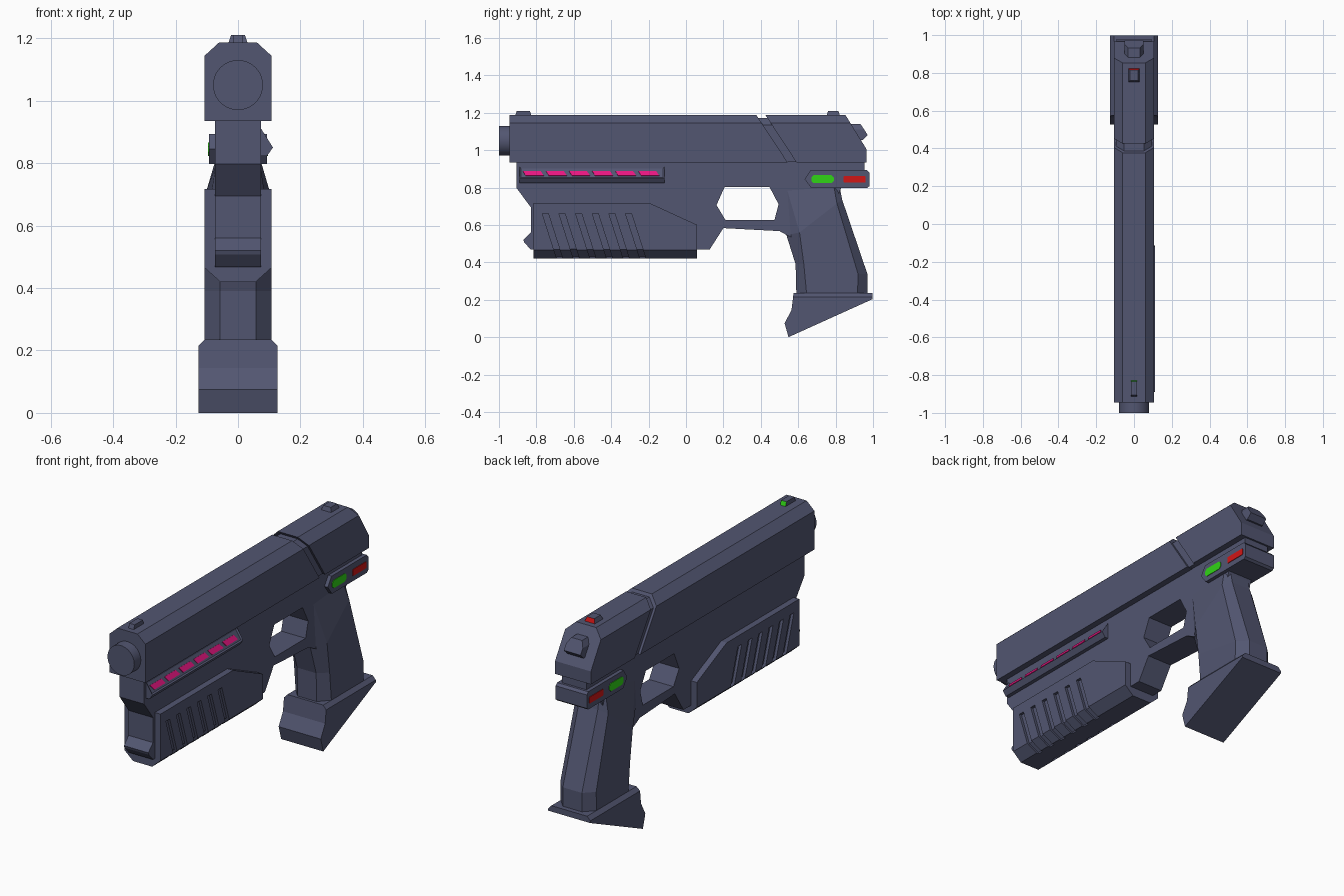
import bpy, bmesh, math
from mathutils import Vector

if "Cube" in bpy.data.objects:
    bpy.data.objects.remove(bpy.data.objects["Cube"])


def material(name, rgb):
    m = bpy.data.materials.new(name)
    m.diffuse_color = (*rgb, 1)
    m.use_nodes = True
    m.node_tree.nodes["Principled BSDF"].inputs["Base Color"].default_value = m.diffuse_color
    return m


GUNMETAL = material("slate_gunmetal", (0.085, 0.093, 0.165))
PINK = material("glow_pink", (0.80, 0.008, 0.22))
GREEN = material("signal_green", (0.03, 0.66, 0.008))
RED = material("signal_red", (0.64, 0.008, 0.008))


def finish(bm, name, *mats):
    bmesh.ops.recalc_face_normals(bm, faces=bm.faces)
    me = bpy.data.meshes.new(name)
    bm.to_mesh(me)
    bm.free()
    ob = bpy.data.objects.new(name, me)
    bpy.context.collection.objects.link(ob)
    for m in mats:
        me.materials.append(m)
    return ob


def extrude(bm, points, offset):
    """Closed prism from a loop of 3D points pushed along offset."""
    f = bm.faces.new([bm.verts.new(p) for p in points])
    r = bmesh.ops.extrude_face_region(bm, geom=[f], use_keep_orig=True)
    vs = [g for g in r["geom"] if isinstance(g, bmesh.types.BMVert)]
    bmesh.ops.translate(bm, verts=vs, vec=offset)


def shave(bm, a, b):
    """Slice off both long edges through (x, z) points a and b, seen from the front."""
    for s in (1, -1):
        n = Vector((b[1] - a[1], 0, a[0] - b[0]))
        if n.x < 0:
            n = -n
        n.x *= s
        r = bmesh.ops.bisect_plane(bm, geom=bm.verts[:] + bm.edges[:] + bm.faces[:],
                                   plane_co=(s * a[0], 0, a[1]), plane_no=n, clear_outer=True)
        cut = [g for g in r["geom_cut"] if isinstance(g, bmesh.types.BMEdge)]
        bmesh.ops.edgeloop_fill(bm, edges=cut)


def prism(name, profile, half, mat=GUNMETAL, cuts=(), rear=None):
    """Side profile (y, z) spanning -half..half in x; rear colours its back faces."""
    bm = bmesh.new()
    extrude(bm, [(-half, y, z) for y, z in profile], (2 * half, 0, 0))
    for a, b in cuts:
        shave(bm, a, b)
    bmesh.ops.recalc_face_normals(bm, faces=bm.faces)
    if rear:
        for f in bm.faces:
            f.normal_update()
            f.material_index = int(f.normal.y > 0.5)
    return finish(bm, name, *([mat, rear] if rear else [mat]))


# Slide: front and rear blocks with a recessed core showing in the slanted groove
top_edge = [((0.107, 1.144), (0.06, 1.187))]
prism("slide_front", [(-.944, .935), (-.944, 1.187), (.377, 1.187), (.543, .935)], .107, cuts=top_edge)
prism("slide_rear", [(.425, 1.187), (.853, 1.187), (.965, 1.005), (.965, .935), (.59, .935)],
      .107, cuts=top_edge)
prism("slide_groove_core", [(.34, 1.172), (.46, 1.172), (.62, .937), (.50, .937)], .094,
      cuts=[((.094, 1.134), (.052, 1.172))])
prism("hammer", [(.86, 1.053), (.87, 1.14), (.933, 1.14), (.972, 1.08), (.945, 1.053)], .05,
      cuts=[((.05, 1.11), (.032, 1.14))])

# Sights with coloured rear faces
prism("front_sight", [(-.915, 1.18), (-.905, 1.21), (-.835, 1.21), (-.825, 1.18)], .016, rear=GREEN)
prism("rear_sight", [(.75, 1.18), (.76, 1.21), (.815, 1.21), (.825, 1.18)], .03,
      cuts=[((.03, 1.187), (.022, 1.21))], rear=RED)

# Barrel
bpy.ops.mesh.primitive_cylinder_add(vertices=40, radius=.08, depth=.10,
                                    location=(0, -.95, 1.05), rotation=(math.pi / 2, 0, 0))
barrel = bpy.context.object
barrel.name = "barrel"
barrel.data.materials.append(GUNMETAL)
bpy.ops.object.shade_smooth_by_angle(angle=math.radians(30))

# Frame and trigger guard
prism("frame", [(-.906, .936), (-.906, .797), (-.83, .695), (-.83, .56), (-.87, .52), (-.865, .507),
                (-.83, .468), (.126, .468), (.2, .583), (.211, .626), (.163, .706), (.206, .802),
                (.447, .802), (.495, .711), (.473, .626), (.5, .567), (.54, .545), (.64, .5),
                (.80, .70), (.82, .775), (.83, .80), (.955, .87), (.955, .936)], .073)
prism("trigger_guard", [(.2, .583), (.5, .567), (.473, .626), (.211, .626)], .073)

# Foregrip panel with slanted slots cut in both sides
panel = prism("foregrip_panel", [(-.815, .717), (-.195, .717), (.06, .6), (.06, .42), (-.815, .42)],
              .107, cuts=[((.107, .465), (.057, .42))])
bm = bmesh.new()
slot = [(.092, .66), (.15, .66), (.15, .38), (.045, .38), (.045, .428), (.092, .47)]
for i in range(6):
    for s in (1, -1):
        y = -.768 + .089 * i
        extrude(bm, [(s * x, y - .32 * (z - .66), z) for x, z in slot], (0, .032, 0))
cutter = finish(bm, "slot_cutter", GUNMETAL)
cutter.hide_render = True
mod = panel.modifiers.new("slots", "BOOLEAN")
mod.operation, mod.object, mod.solver = "DIFFERENCE", cutter, "EXACT"
bpy.context.view_layer.objects.active = panel
bpy.ops.object.modifier_apply(modifier="slots")
bpy.data.objects.remove(cutter)

# Grip: eight-sided sections lofted from bottom to top
# each section: (y, z, half width) for front, front corner, rear corner, rear
sections = [
    [(.59, .23, .057), (.645, .23, .107), (.917, .23, .107), (.97, .23, .057)],
    [(.586, .39, .057), (.63, .39, .107), (.92, .337, .107), (.97, .337, .057)],
    [(.537, .545, .057), (.607, .56, .107), (.807, .715, .10), (.835, .735, .057)],
    [(.495, .70, .057), (.54, .79, .072), (.79, .81, .072), (.82, .81, .057)],
]
bm = bmesh.new()
rings = [[bm.verts.new((w, y, z)) for y, z, w in s] +
         [bm.verts.new((-w, y, z)) for y, z, w in reversed(s)] for s in sections]
for lo, hi in zip(rings, rings[1:]):
    for k in range(8):
        j = (k + 1) % 8
        bm.faces.new((lo[k], lo[j], hi[j], hi[k]))
bm.faces.new(rings[0])
bm.faces.new(rings[-1])
finish(bm, "grip", GUNMETAL)

# Grip base
prism("grip_base", [(.575, .235), (.997, .235), (.997, .203), (.548, .0), (.527, .075), (.564, .144)],
      .126, cuts=[((.126, .215), (.107, .235))])

# Rear control housing with green and red lamps on both sides
prism("control_housing", [(.634, .845), (.666, .893), (.968, .893), (.98, .88), (.98, .807),
                          (.968, .797), (.67, .797)], .093)


def lamp(name, y0, y1, z0, z1, c, mat):
    pts = [(y0 + c, z0), (y1 - c, z0), (y1, z0 + c), (y1, z1 - c),
           (y1 - c, z1), (y0 + c, z1), (y0, z1 - c), (y0, z0 + c)]
    bm = bmesh.new()
    for s in (1, -1):
        extrude(bm, [(s * .092, y, z) for y, z in pts], (s * .004, 0, 0))
    finish(bm, name, mat)


lamp("green_lamps", .67, .79, .823, .866, .012, GREEN)
lamp("red_lamps", .843, .96, .826, .861, .003, RED)

# Light bar on the right side only, with a recessed upper face
bm = bmesh.new()
A, B = Vector((.073, 0, .912)), Vector((.112, 0, .85))
extrude(bm, [(x, -.89, z) for x, z in [(.06, .912), (.073, .912), (.112, .85), (.093, .823), (.06, .823)]],
        (0, .775, 0))
bmesh.ops.recalc_face_normals(bm, faces=bm.faces)
face = max(bm.faces, key=lambda f: f.normal.dot(Vector((.062, 0, .039)).normalized()))
bmesh.ops.inset_individual(bm, faces=[face], thickness=.011, depth=-.006)
finish(bm, "light_bar", GUNMETAL)

# Pink dashes lying in the recess
out = Vector((.062, 0, .039)).normalized()
bm = bmesh.new()
for i in range(6):
    y = -.872 + .1235 * i
    corners = [(.36, y), (.36, y + .095), (.76, y + .112), (.76, y + .015)]
    extrude(bm, [A.lerp(B, t) + Vector((0, yy, 0)) - out * .0065 for t, yy in corners], out * .004)
finish(bm, "pink_dashes", PINK)
